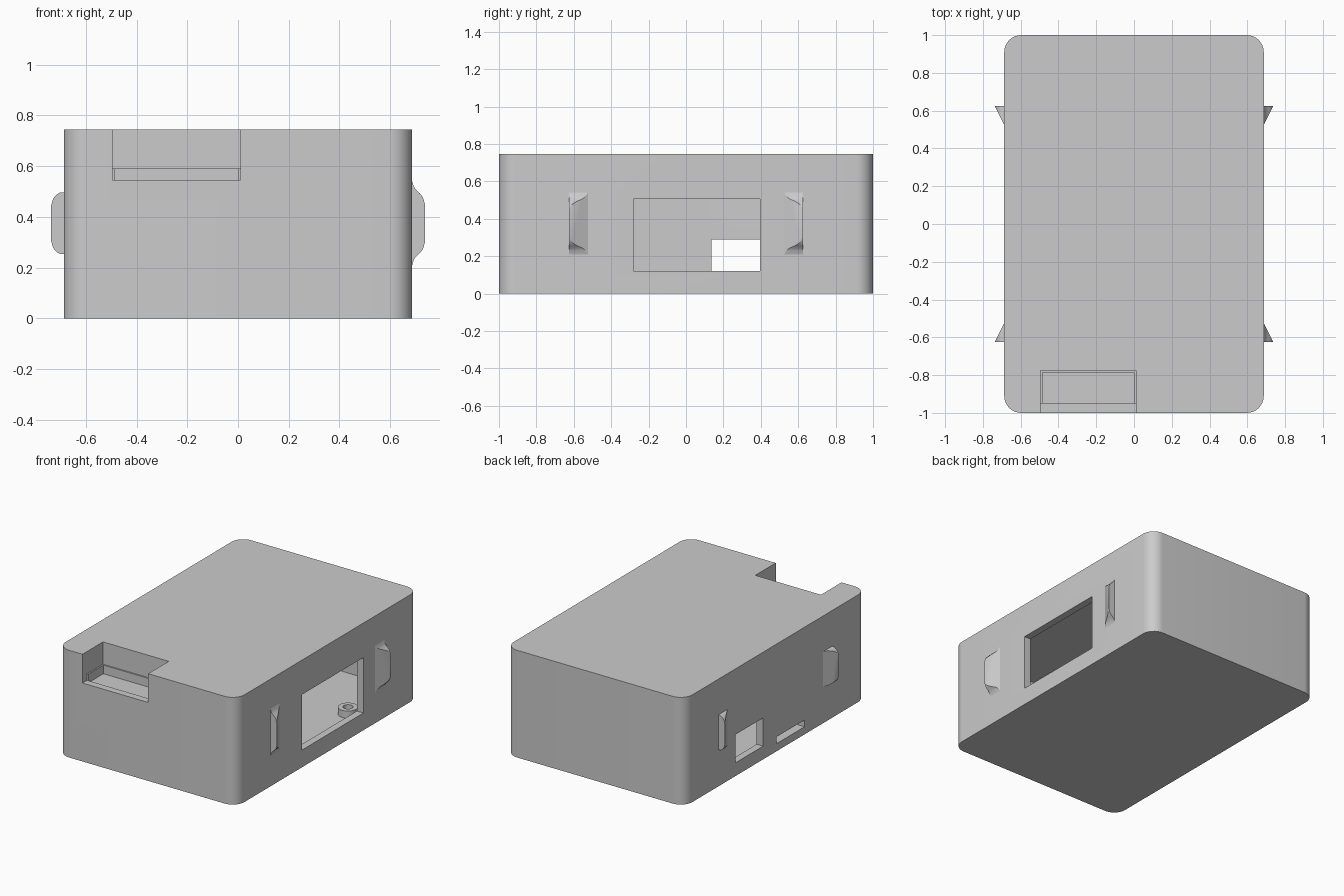
import bpy, bmesh, math

if "Cube" in bpy.data.objects:
    bpy.data.objects.remove(bpy.data.objects["Cube"], do_unlink=True)

HX, HY, H = 0.687, 1.0, 0.745   # half width, half depth, height
WALL = 0.05

grey = bpy.data.materials.new("plastic_grey")
grey.use_nodes = True
grey.diffuse_color = (0.6, 0.6, 0.6, 1)
grey.node_tree.nodes["Principled BSDF"].inputs["Base Color"].default_value = (0.6, 0.6, 0.6, 1)


def make(name, bm):
    bmesh.ops.recalc_face_normals(bm, faces=bm.faces)
    mesh = bpy.data.meshes.new(name)
    bm.to_mesh(mesh)
    bm.free()
    ob = bpy.data.objects.new(name, mesh)
    mesh.materials.append(grey)
    bpy.context.collection.objects.link(ob)
    return ob


def extrude_up(name, points, z0, z1):
    bm = bmesh.new()
    face = bm.faces.new([bm.verts.new((x, y, z0)) for x, y in points])
    out = bmesh.ops.extrude_face_region(bm, geom=[face])["geom"]
    for v in out:
        if isinstance(v, bmesh.types.BMVert):
            v.co.z = z1
    return make(name, bm)


def rounded_block(name, hx, hy, r, z0, z1, steps=10):
    pts = []
    for quarter, (sx, sy) in enumerate([(1, 1), (-1, 1), (-1, -1), (1, -1)]):
        for i in range(steps + 1):
            a = math.pi / 2 * (quarter + i / steps)
            pts.append((sx * (hx - r) + r * math.cos(a), sy * (hy - r) + r * math.sin(a)))
    return extrude_up(name, pts, z0, z1)


def box(name, x, y, z):
    return extrude_up(name, [(x[0], y[0]), (x[1], y[0]), (x[1], y[1]), (x[0], y[1])], *z)


def circle(cx, cy, r, n=32):
    return [(cx + r * math.cos(2 * math.pi * i / n), cy + r * math.sin(2 * math.pi * i / n))
            for i in range(n)]


def cut(target, cutter):
    # Apply a boolean difference and drop the cutter
    cutter.hide_render = True
    mod = target.modifiers.new("cut", "BOOLEAN")
    mod.operation = "DIFFERENCE"
    mod.solver = "EXACT"
    mod.object = cutter
    bpy.context.view_layer.update()
    deps = bpy.context.evaluated_depsgraph_get()
    mesh = bpy.data.meshes.new_from_object(target.evaluated_get(deps))
    target.modifiers.clear()
    target.data = mesh
    bpy.data.objects.remove(cutter, do_unlink=True)


def smooth(ob):
    bpy.ops.object.select_all(action="DESELECT")
    ob.select_set(True)
    bpy.context.view_layer.objects.active = ob
    bpy.ops.object.shade_smooth_by_angle(angle=math.radians(30))


# Hollow case; the cavity leaves room for the tray under the corner notch
case = rounded_block("case", HX, HY, 0.09, 0, H)
cavity = rounded_block("cavity", HX - WALL, HY - WALL, 0.04, WALL, H - WALL)
cut(cavity, box("tray_block", (-0.535, 0.05), (-1.2, -0.735), (0.49, 1)))
cut(case, cavity)

# Front notch, its stepped tray and the lowered lip
cut(case, box("notch", (-0.495, 0.01), (-0.96, -0.775), (0.59, 1)))
cut(case, box("tray_pocket", (-0.485, 0), (-0.95, -0.785), (0.53, 0.8)))
cut(case, box("lip_cut", (-0.495, 0.01), (-1.1, -0.95), (0.545, 1.1)))

# Side openings
cut(case, box("large_window", (0.6, 0.8), (-0.28, 0.395), (0.12, 0.505)))
cut(case, box("port_window", (-0.8, -0.6), (0.135, 0.44), (0.092, 0.288)))
cut(case, box("slot", (-0.8, -0.6), (-0.32, -0.01), (0.053, 0.1)))
smooth(case)

# Mounting posts on the floor
for sx, side in ((1, "left"), (-1, "right")):
    for sy, end in ((1, "back"), (-1, "front")):
        post = extrude_up(f"post_{end}_{side}", circle(sx * 0.53, sy * 0.45, 0.063), 0.045, 0.1)
        cut(post, extrude_up("bore", circle(sx * 0.53, sy * 0.45, 0.032), 0.051, 0.2))
        smooth(post)

# Wedge clips: a rounded outline sliced by a slanted plane
flared = [(0, 0.165), (0.006, 0.145), (0.015, 0.131), (0.03, 0.118), (0.042, 0.103), (0.05, 0.075)]
plain = [(0, 0.122), (0.015, 0.121), (0.03, 0.112), (0.042, 0.097), (0.05, 0.07)]


def clip(name, half, sx, sy):
    outline = half + [(d, -h) for d, h in reversed(half)]
    bm = bmesh.new()
    end = [bm.verts.new((sx * (HX + d), sy * 0.625, 0.375 + h)) for d, h in outline]
    slant = [bm.verts.new((sx * (HX + d), sy * (0.525 + 1.98 * d), 0.375 + h)) for d, h in outline]
    bm.faces.new(end)
    bm.faces.new(slant)
    for i in range(len(outline)):
        j = (i + 1) % len(outline)
        bm.faces.new((end[i], end[j], slant[j], slant[i]))
    smooth(make(name, bm))


for sy, end in ((1, "back"), (-1, "front")):
    clip(f"clip_{end}_left", flared, 1, sy)
    clip(f"clip_{end}_right", plain, -1, sy)
